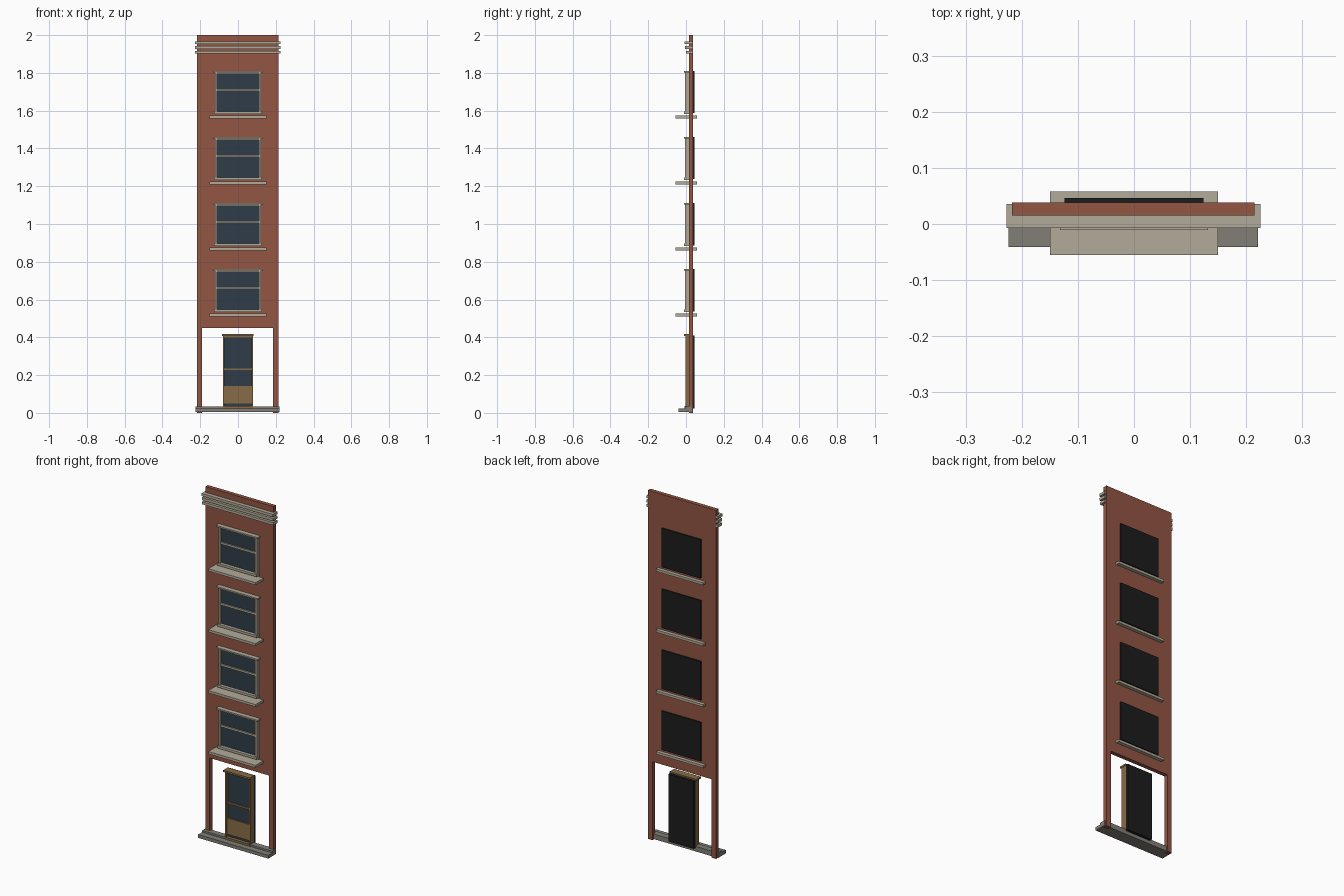
import bpy
import bmesh

cube = bpy.data.objects.get("Cube")
if cube:
    bpy.data.objects.remove(cube, do_unlink=True)


def material(name, rgb):
    m = bpy.data.materials.new(name)
    m.use_nodes = True
    m.diffuse_color = (*rgb, 1)
    m.node_tree.nodes["Principled BSDF"].inputs["Base Color"].default_value = (*rgb, 1)
    return m


BRICK = material("red brick", (0.29, 0.092, 0.056))
STONE = material("pale stone", (0.45, 0.41, 0.32))
STEP = material("grey stone", (0.22, 0.21, 0.18))
WOOD = material("brown wood", (0.25, 0.15, 0.062))
GLASS = material("dark blue glass", (0.028, 0.046, 0.066))
BLACK = material("black backing", (0.012, 0.012, 0.012))


def finish(name, bm, mat):
    bmesh.ops.recalc_face_normals(bm, faces=bm.faces)
    mesh = bpy.data.meshes.new(name)
    bm.to_mesh(mesh)
    bm.free()
    mesh.materials.append(mat)
    ob = bpy.data.objects.new(name, mesh)
    bpy.context.collection.objects.link(ob)
    return ob


def box(name, mat, x, y, z):
    """Box from (low, high) ranges."""
    bm = bmesh.new()
    bmesh.ops.create_cube(bm, size=1)
    for v in bm.verts:
        for i, (lo, hi) in enumerate((x, y, z)):
            v.co[i] = lo if v.co[i] < 0 else hi
    return finish(name, bm, mat)


def sym(half):
    return (-half, half)


# Brick wall with a wide shopfront opening at street level
outline = [(-0.217, 0), (-0.19, 0), (-0.19, 0.45), (0.186, 0.45),
           (0.186, 0), (0.215, 0), (0.215, 2), (-0.217, 2)]
bm = bmesh.new()
face = bm.faces.new([bm.verts.new((x, 0.015, z)) for x, z in outline])
ext = bmesh.ops.extrude_face_region(bm, geom=[face])
for v in ext["geom"]:
    if isinstance(v, bmesh.types.BMVert):
        v.co.y = 0.038
finish("brick_wall", bm, BRICK)

# Cornice bands, each stepping out further than the one below
for i, (z, front) in enumerate(((1.902, -0.001), (1.927, -0.004), (1.952, -0.007))):
    box(f"cornice_band_{i + 1}", STONE, (-0.227, 0.225), (front, 0.036), (z, z + 0.015))

# Street step with a raised rear strip
box("street_step", STEP, (-0.224, 0.221), (-0.041, 0.03), (0.004, 0.023))
box("step_riser", STEP, (-0.224, 0.221), (-0.005, 0.03), (0.023, 0.033))


# Four identical sash windows; z is the underside of the sill
def window(n, z):
    def part(name, mat, x, y, lo, hi):
        box(f"window_{n}_{name}", mat, x, y, (z + lo, z + hi))

    part("sill", STONE, sym(0.15), (-0.055, 0.058), 0, 0.014)
    part("bottom_rail", STONE, sym(0.126), (-0.01, 0.016), 0.023, 0.036)
    part("head", STONE, sym(0.132), (-0.011, 0.016), 0.243, 0.251)
    part("top_rail", STONE, sym(0.12), (-0.003, 0.016), 0.235, 0.243)
    part("middle_rail", STONE, sym(0.11), (0, 0.016), 0.145, 0.156)
    for side, s in (("left", 1), ("right", -1)):
        part(f"{side}_jamb", STONE, sorted((s * 0.11, s * 0.122)),
             (-0.004, 0.016), 0.036, 0.243)
    part("glass", GLASS, sym(0.112), (0.008, 0.014), 0.03, 0.24)
    part("backing", BLACK, sym(0.124), (0.0155, 0.046), 0.027, 0.25)


for n in range(4):
    window(n + 1, 0.511 + n * 0.3495)

# Door standing free in the opening
box("door_head", WOOD, (-0.086, 0.083), (-0.011, 0.03), (0.408, 0.418))
for side, s in (("left", 1), ("right", -1)):
    box(f"door_{side}_jamb", WOOD, sorted((s * 0.071, s * 0.08)),
        (-0.002, 0.03), (0.024, 0.408))
box("door_top_rail", WOOD, sym(0.071), (0.002, 0.03), (0.4, 0.408))
box("door_middle_rail", WOOD, sym(0.071), (0.002, 0.02), (0.226, 0.236))
box("door_lower_panel", WOOD, sym(0.071), (0.002, 0.02), (0.05, 0.143))
box("door_threshold", WOOD, sym(0.08), (-0.009, 0.03), (0.024, 0.036))
box("door_glass", GLASS, sym(0.071), (0.009, 0.02), (0.036, 0.4))
box("door_backing", BLACK, sym(0.08), (0.03, 0.046), (0.024, 0.41))
